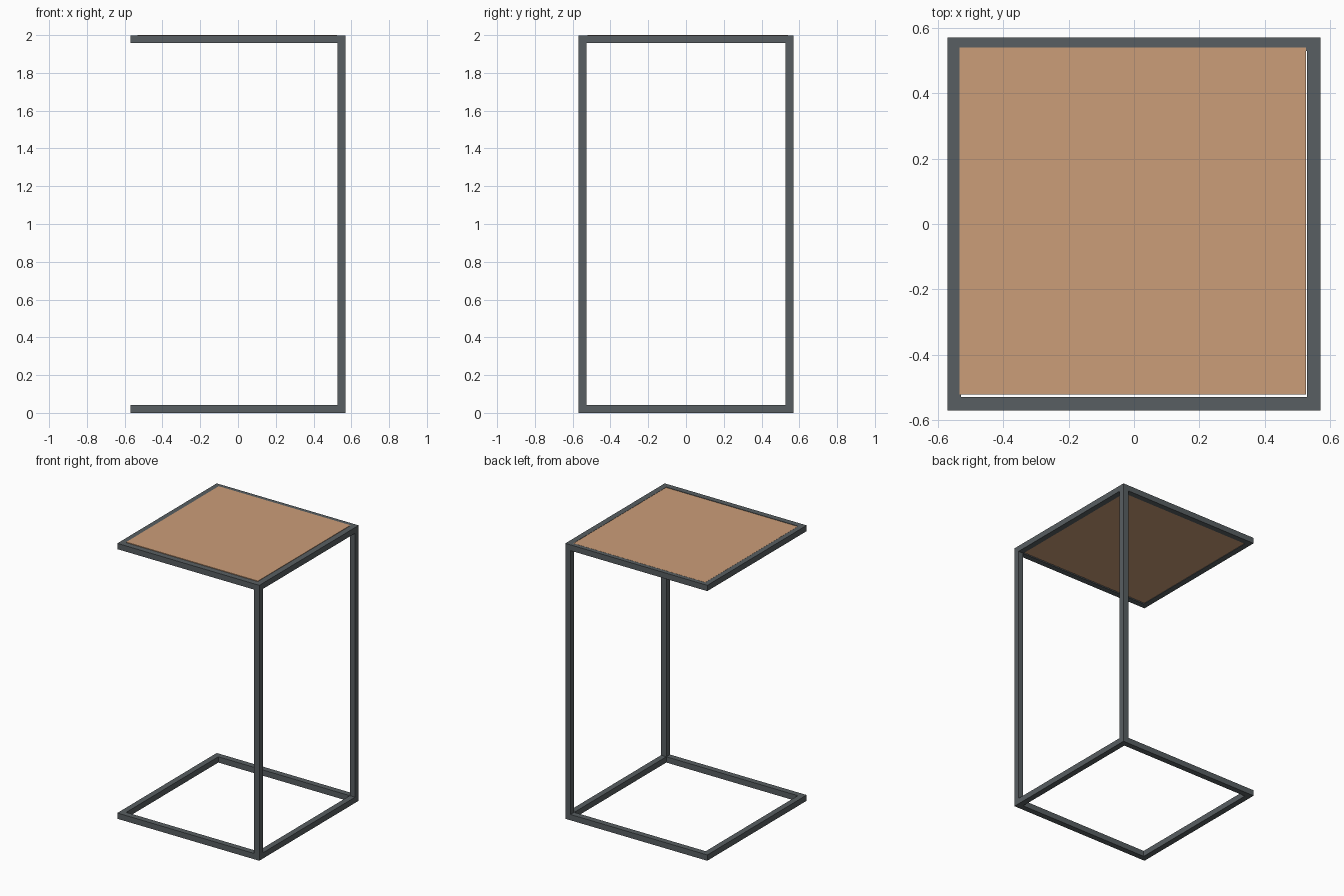
import bpy

cube = bpy.data.objects.get("Cube")
if cube:
    bpy.data.objects.remove(cube, do_unlink=True)


def make_material(name, rgb):
    mat = bpy.data.materials.new(name)
    mat.use_nodes = True
    mat.diffuse_color = (*rgb, 1)
    mat.node_tree.nodes["Principled BSDF"].inputs["Base Color"].default_value = (*rgb, 1)
    return mat


steel = make_material("dark grey steel", (0.098, 0.114, 0.122))
wood = make_material("warm wood", (0.60, 0.34, 0.19))


def box(name, low, high, mat):
    """Box spanning two opposite corners."""
    bpy.ops.mesh.primitive_cube_add(
        size=1, location=[(a + b) / 2 for a, b in zip(low, high)])
    obj = bpy.context.object
    obj.name = name
    obj.scale = [b - a for a, b in zip(low, high)]
    bpy.ops.object.transform_apply(location=False, rotation=False, scale=True)
    obj.data.materials.append(mat)
    return obj


HALF = 0.57          # half width of the square frames
BAR = 0.042          # square tube thickness
IN = HALF - BAR      # inner half width
TOP = 1.9992         # upper face of the top frame

# Base and top square frames, open at the corners taken by the legs
for level, z0, z1 in (("base", 0, BAR), ("top", TOP - BAR, TOP)):
    box(level + "_right_bar", (-HALF, -IN, z0), (-IN, IN, z1), steel)
    box(level + "_left_bar", (IN, -IN, z0), (HALF, IN, z1), steel)
    for side, y0, y1 in (("front", -HALF, -IN), ("back", IN, HALF)):
        box(f"{level}_{side}_bar", (-HALF, y0, z0), (IN, y1, z1), steel)

# Two full-height legs on one side
for side, y0, y1 in (("front", -HALF, -IN), ("back", IN, HALF)):
    box(side + "_leg", (IN, y0, 0), (HALF, y1, TOP), steel)

# Wooden panel set into the top frame with a thin gap at the front and left
box("table_top_panel", (-0.533, -0.521, TOP - BAR + 0.003), (0.525, 0.54, 2.0), wood)
